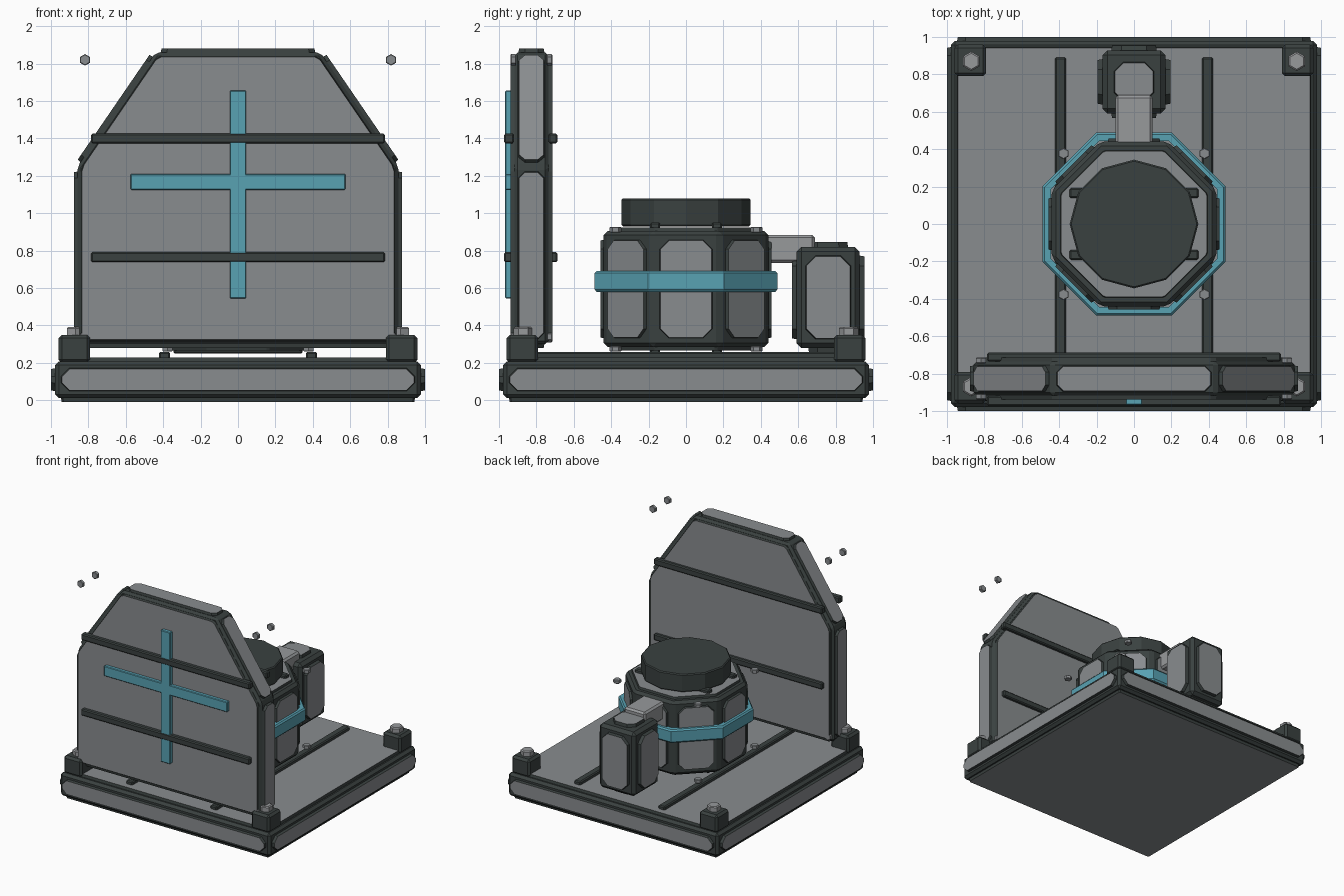
import bpy, bmesh, math
from mathutils import Vector, Matrix

if "Cube" in bpy.data.objects:
    bpy.data.objects.remove(bpy.data.objects["Cube"])


def material(name, rgb):
    m = bpy.data.materials.new(name)
    m.diffuse_color = (*rgb, 1)
    m.use_nodes = True
    m.node_tree.nodes["Principled BSDF"].inputs["Base Color"].default_value = m.diffuse_color
    return m


DARK = material("dark_frame", (0.042, 0.053, 0.051))
GREY = material("grey_panel", (0.25, 0.265, 0.275))
LIGHT = material("light_metal", (0.31, 0.32, 0.33))
CYAN = material("teal_accent", (0.098, 0.36, 0.45))


def finish(bm, name, mats, matrix=None):
    bmesh.ops.recalc_face_normals(bm, faces=bm.faces)
    me = bpy.data.meshes.new(name)
    bm.to_mesh(me)
    bm.free()
    for m in mats:
        me.materials.append(m)
    ob = bpy.data.objects.new(name, me)
    if matrix:
        ob.matrix_world = matrix
    bpy.context.collection.objects.link(ob)
    return ob


def loft(bm, bottom, top, top_mat=0):
    """Closed solid between two matching loops."""
    a = [bm.verts.new(p) for p in bottom]
    b = [bm.verts.new(p) for p in top]
    n = len(a)
    bm.faces.new(a[::-1])
    bm.faces.new(b).material_index = top_mat
    for i in range(n):
        bm.faces.new((a[i], a[(i + 1) % n], b[(i + 1) % n], b[i]))


def inset(pts, d):
    """Offset a convex anticlockwise 2D polygon inwards."""
    out, n = [], len(pts)
    for i in range(n):
        p = Vector(pts[i])
        e1 = (p - Vector(pts[i - 1])).normalized()
        e2 = (Vector(pts[(i + 1) % n]) - p).normalized()
        n1, n2 = Vector((-e1.y, e1.x)), Vector((-e2.y, e2.x))
        out.append(p + (n1 + n2) * d / (1 + n1.dot(n2)))
    return out


def chamfer(pts, c):
    out, n = [], len(pts)
    for i in range(n):
        p, a, b = Vector(pts[i]), Vector(pts[i - 1]), Vector(pts[(i + 1) % n])
        out += [p + (a - p).normalized() * c, p + (b - p).normalized() * c]
    return out


def plate(bm, pts, frame, height, taper=0.006):
    """Raised panel: dark tapered rim, grey face."""
    low = [frame @ Vector((p.x, p.y, -0.008)) for p in pts]
    high = [frame @ Vector((p.x, p.y, height)) for p in inset(pts, taper)]
    loft(bm, low, high, 1)


def clad_prism(name, pts, lo, hi, bevel, rise, side, cap, matrix=None):
    """Dark bevelled prism with a raised panel on every face.
    side = (end margin, height margin, chamfer), cap = (margin, chamfer)."""
    bm = bmesh.new()
    loft(bm, [(x, y, lo) for x, y in pts], [(x, y, hi) for x, y in pts])
    bmesh.ops.bevel(bm, geom=bm.edges[:], offset=bevel, segments=1, affect='EDGES')
    n = len(pts)
    for i in range(n):
        a, b = Vector(pts[i]), Vector(pts[(i + 1) % n])
        e = (b - a).normalized()
        w, h = (b - a).length / 2 - side[0], (hi - lo) / 2 - side[1]
        mid = (a + b) / 2
        frame = Matrix(((e.x, 0, e.y, mid.x), (e.y, 0, -e.x, mid.y),
                        (0, 1, 0, (lo + hi) / 2), (0, 0, 0, 1)))
        plate(bm, chamfer([(-w, -h), (w, -h), (w, h), (-w, h)], side[2]), frame, rise)
    face = chamfer(inset(pts, cap[0]), cap[1])
    plate(bm, face, Matrix.Translation((0, 0, hi)), rise)
    plate(bm, face, Matrix.Translation((0, 0, lo)) @ Matrix.Scale(-1, 4, (0, 0, 1)), rise)
    return finish(bm, name, (DARK, GREY), matrix)


def box(name, x, y, z, mat, bevel=0.008):
    bm = bmesh.new()
    loft(bm, [(x[0], y[0], z[0]), (x[1], y[0], z[0]), (x[1], y[1], z[0]), (x[0], y[1], z[0])],
         [(x[0], y[0], z[1]), (x[1], y[0], z[1]), (x[1], y[1], z[1]), (x[0], y[1], z[1])])
    if bevel:
        bmesh.ops.bevel(bm, geom=bm.edges[:], offset=bevel, segments=1, affect='EDGES')
    return finish(bm, name, (mat,))


def disc(name, centre, r, depth, sides, mat, axis='Z', bevel=0.0):
    bm = bmesh.new()
    bmesh.ops.create_cone(bm, cap_ends=True, segments=sides, radius1=r, radius2=r, depth=depth)
    if bevel:
        rims = [e for e in bm.edges if abs(e.verts[0].co.z - e.verts[1].co.z) < 1e-5]
        bmesh.ops.bevel(bm, geom=rims, offset=bevel, segments=1, affect='EDGES')
    m = Matrix.Translation(centre)
    if axis == 'Y':
        m = m @ Matrix.Rotation(math.pi / 2, 4, 'X')
    return finish(bm, name, (mat,), m)


def rect(x0, x1, y0, y1):
    return [(x0, y0), (x1, y0), (x1, y1), (x0, y1)]


def octagon(apothem):
    r = apothem / math.cos(math.pi / 8)
    return [(r * math.cos((i + .5) * math.pi / 4), r * math.sin((i + .5) * math.pi / 4))
            for i in range(8)]


SIGNS = [(sx, sy) for sx in (-1, 1) for sy in (-1, 1)]

# Base slab, floor rails, corner blocks with bolts
clad_prism("base_slab", rect(-.978, .978, -.978, .978), .012, .208, .02, .012 + .01,
           (.03, .035, .045), (.03, .012)).scale.z = 1
for s in (-1, 1):
    box("floor_rail", (s * .393 - .03, s * .393 + .03), (-.89, .89), (.2, .258), DARK)
for sx, sy in SIGNS:
    box("corner_block", (sx * .875 - .085, sx * .875 + .085),
        (sy * .875 - .085, sy * .875 + .085), (.2, .35), DARK, .018)
    disc("corner_bolt", (sx * .87, sy * .87, .36), .052, .065, 6, LIGHT, bevel=.008)

# Back wall with sloped shoulders, extruded along y
wall = [(-.858, .3), (.858, .3), (.858, 1.25), (.44, 1.86), (-.44, 1.86), (-.858, 1.25)]
clad_prism("wall_panel", wall, .735, .918, .018, .02, (.025, .02, .035), (.018, .02),
           Matrix.Rotation(math.pi / 2, 4, 'X'))
for z in (.765, 1.4):
    for y in ((-.972, -.92), (-.735, -.688)):
        box("wall_rail", (-.785, .785), y, (z - .027, z + .027), DARK)
box("cross_upright", (-.044, .044), (-.968, -.92), (.545, 1.655), CYAN, .005)
box("cross_bar", (-.575, .575), (-.967, -.92), (1.125, 1.21), CYAN, .005)
for s in (-1, 1):
    for y in (-.923, -.73):
        for z in (.34, 1.82):
            disc("wall_bolt", (s * .818, y, z), .031, .03, 6, GREY, 'Y', .004)

# Octagonal drum with cap, clamp bars, corner bolts
clad_prism("drum_body", octagon(.44), .285, .905, .022, .018, (.04, .045, .05), (.045, .01))
disc("drum_cap", (0, 0, 1.005), .344, .15, 12, DARK, bevel=.008)
for s in (-1, 1):
    for z in (.25, .9):
        box("drum_clamp_bar", (-.345, .345), (s * .165 - .027, s * .165 + .027), (z, z + .05), DARK)
for sx, sy in SIGNS:
    for z in (.275, .912):
        disc("drum_bolt", (sx * .377, sy * .377, z), .031, .03, 6, GREY, bevel=.004)

# Teal band around the drum
bm = bmesh.new()
section = [(.445, .58), (.478, .58), (.488, .592), (.488, .68), (.478, .692), (.445, .692)]
rings = [[bm.verts.new((x, y, z)) for x, y in octagon(a)] for a, z in section]
for j in range(len(rings)):
    p, q = rings[j - 1], rings[j]
    for i in range(8):
        bm.faces.new((p[i], p[(i + 1) % 8], q[(i + 1) % 8], q[i]))
finish(bm, "drum_band", (CYAN,))

# Pump box and connecting duct
clad_prism("pump_box", rect(-.168, .168, .592, .928), .28, .82, .025, .026,
           (.045, .045, .055), (.06, .05))
box("duct", (-.1, .1), (.4, .69), (.735, .885), LIGHT, .015)
